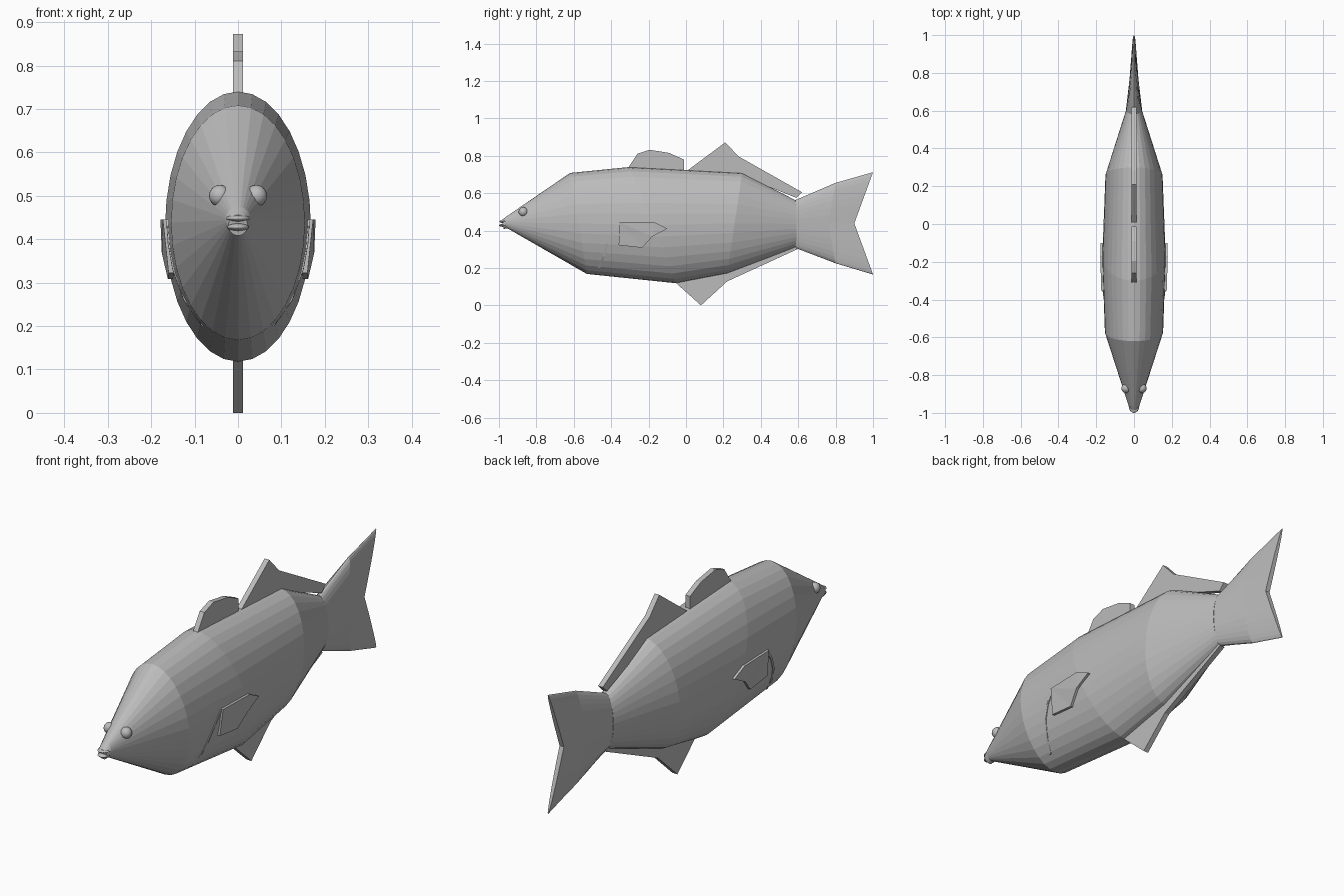
import bpy, bmesh, math
from mathutils import Vector
from mathutils.bvhtree import BVHTree

if "Cube" in bpy.data.objects:
    bpy.data.objects.remove(bpy.data.objects["Cube"])

grey = bpy.data.materials.new("plain grey")
grey.diffuse_color = (0.5, 0.5, 0.5, 1)
grey.use_nodes = True
grey.node_tree.nodes["Principled BSDF"].inputs["Base Color"].default_value = grey.diffuse_color
SEG = 32


def finish(bm, name):
    bmesh.ops.recalc_face_normals(bm, faces=bm.faces)
    me = bpy.data.meshes.new(name)
    bm.to_mesh(me)
    me.materials.append(grey)
    ob = bpy.data.objects.new(name, me)
    bpy.context.collection.objects.link(ob)
    return ob


def loft(rings):
    """Elliptical rings: (y top, z top, y bottom, z bottom, half width, notch)."""
    bm = bmesh.new()
    loops = []
    for yt, zt, yb, zb, w, notch in rings:
        loop = []
        for i in range(SEG):
            a = 2 * math.pi * i / SEG
            c, s = math.cos(a), math.sin(a)
            y = (yt + yb) / 2 + (yt - yb) / 2 * c - notch * (1 - abs(c))
            loop.append(bm.verts.new((w * s, y, (zt + zb) / 2 + (zt - zb) / 2 * c)))
        loops.append(loop)
    for a, b in zip(loops, loops[1:]):
        for i in range(SEG):
            j = (i + 1) % SEG
            bm.faces.new((a[i], a[j], b[j], b[i]))
    bm.faces.new(loops[0])
    # close the last ring with left-right strips so a notch stays clean
    e = loops[-1]
    for i in range(SEG // 2):
        vs = [e[i], e[i + 1], e[-i - 1], e[-i % SEG]]
        bm.faces.new(list(dict.fromkeys(vs)))
    return bm


def slab(name, outer, inner):
    """Solid between two matching outlines."""
    bm = bmesh.new()
    a = [bm.verts.new(p) for p in outer]
    b = [bm.verts.new(p) for p in inner]
    bm.faces.new(a)
    bm.faces.new(b[::-1])
    for i in range(len(a)):
        j = (i + 1) % len(a)
        bm.faces.new((a[i], b[i], b[j], a[j]))
    bmesh.ops.triangulate(bm, faces=[f for f in bm.faces if len(f.verts) > 4])
    return finish(bm, name)


# Body
body_bm = loft([
    (-0.985, 0.456, -0.975, 0.408, 0.022, 0),
    (-0.96, 0.475, -0.955, 0.412, 0.030, 0),
    (-0.62, 0.708, -0.53, 0.168, 0.154, 0),
    (-0.30, 0.740, -0.05, 0.118, 0.168, 0),
    (0.30, 0.708, 0.22, 0.170, 0.151, 0),
    (0.59, 0.560, 0.59, 0.310, 0.046, 0)])
finish(body_bm, "body")
tree = BVHTree.FromBMesh(body_bm)

# Tail fin
finish(loft([
    (0.585, 0.563, 0.585, 0.307, 0.045, 0),
    (0.80, 0.655, 0.80, 0.225, 0.024, 0.04),
    (1.0, 0.712, 1.0, 0.165, 0.011, 0.10)]), "tail_fin")

# Fins on the centre line
centre_fins = {
    "front_dorsal_fin": [(-0.31, 0.735), (-0.26, 0.81), (-0.195, 0.832), (-0.09, 0.815),
                         (-0.012, 0.78), (-0.012, 0.70), (-0.29, 0.71)],
    "rear_dorsal_fin": [(0.0, 0.715), (0.21, 0.872), (0.28, 0.797), (0.62, 0.605),
                        (0.59, 0.575), (0.30, 0.69), (0.02, 0.70)],
    "anal_fin": [(-0.06, 0.125), (0.08, 0.0), (0.22, 0.128), (0.595, 0.30),
                 (0.58, 0.32), (0.22, 0.19), (-0.04, 0.15)]}
for name, pts in centre_fins.items():
    slab(name, [(0.012, y, z) for y, z in pts], [(-0.012, y, z) for y, z in pts])


# Parts that hug the flank
def skin(y, z):
    return tree.ray_cast(Vector((1, y, z)), Vector((-1, 0, 0)))[0].x


pectoral = [(-0.355, 0.445), (-0.17, 0.445), (-0.10, 0.41), (-0.18, 0.368),
            (-0.235, 0.308), (-0.36, 0.322)]
gill = [(-0.345, 0.445), (-0.385, 0.39), (-0.415, 0.33), (-0.435, 0.26), (-0.46, 0.20)]
for side, s in (("right", 1), ("left", -1)):
    slab("pectoral_fin_" + side,
         [(s * (skin(y, z) + 0.012), y, z) for y, z in pectoral],
         [(s * (skin(y, z) - 0.012), y, z) for y, z in pectoral])
    for i in range(len(gill) - 1):
        (y0, z0), (y1, z1) = gill[i], gill[i + 1]
        quad = [(y0, z0), (y1, z1), (y1 - 0.012, z1), (y0 - 0.012, z0)]
        slab("gill_edge_" + side,
             [(s * (skin(y, z) + 0.004), y, z) for y, z in quad],
             [(s * (skin(y, z) - 0.006), y, z) for y, z in quad])


# Eyes and lips
def ball(name, loc, size):
    bm = bmesh.new()
    bmesh.ops.create_uvsphere(bm, u_segments=16, v_segments=10, radius=1)
    bmesh.ops.scale(bm, vec=size, verts=bm.verts)
    bmesh.ops.translate(bm, vec=loc, verts=bm.verts)
    ob = finish(bm, name)
    for p in ob.data.polygons:
        p.use_smooth = True


for side, s in (("right", 1), ("left", -1)):
    ball("eye_" + side, (s * 0.042, -0.87, 0.50), (0.025, 0.025, 0.025))
ball("upper_lip", (0, -0.965, 0.448), (0.028, 0.034, 0.008))
ball("lower_lip", (0, -0.968, 0.428), (0.026, 0.032, 0.009))
